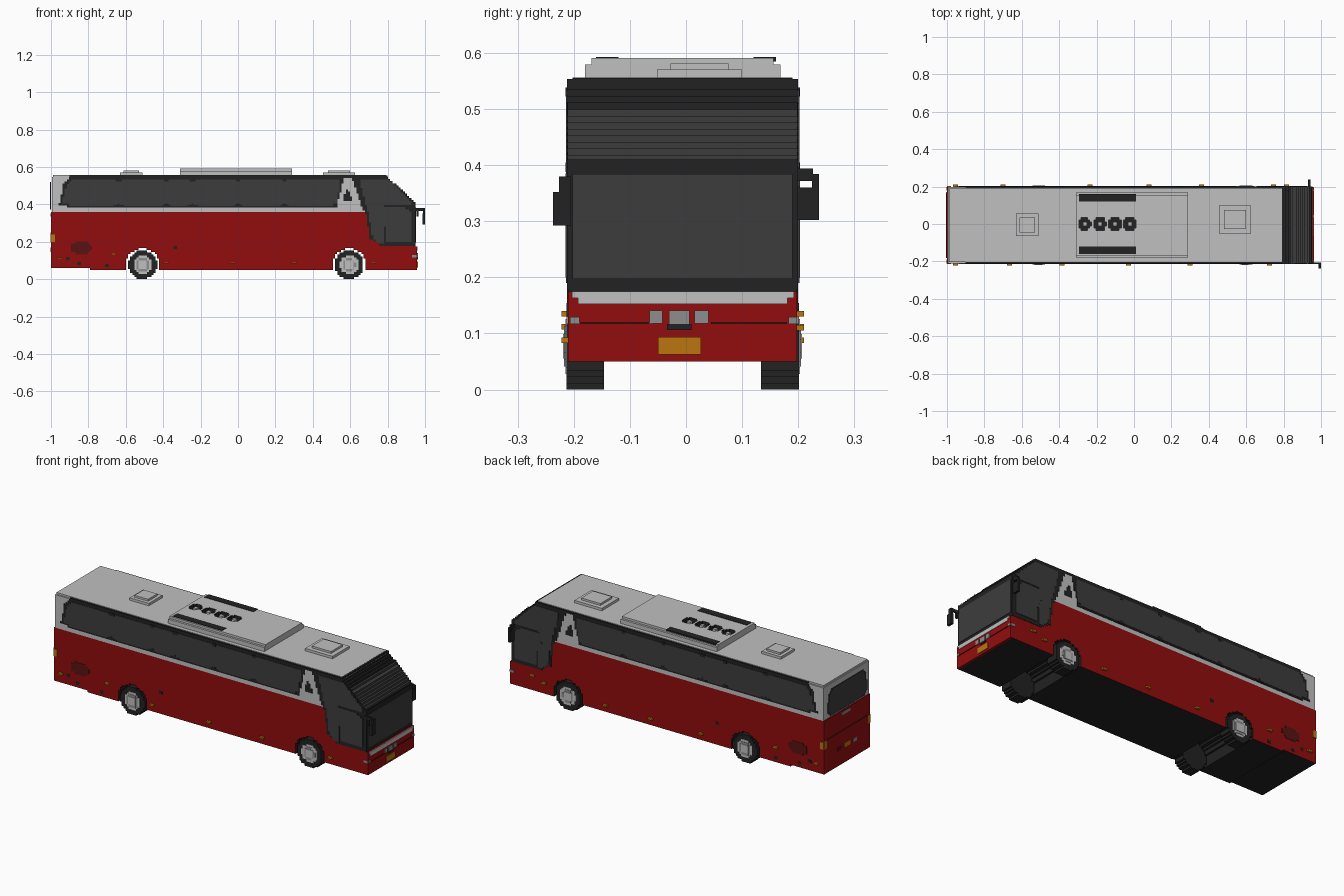
import bpy, bmesh, math
from mathutils import Vector

cube = bpy.data.objects.get("Cube")
if cube:
    bpy.data.objects.remove(cube, do_unlink=True)


def material(name, r, g, b):
    m = bpy.data.materials.new(name)
    m.use_nodes = True
    m.diffuse_color = (r, g, b, 1)
    m.node_tree.nodes["Principled BSDF"].inputs["Base Color"].default_value = (r, g, b, 1)
    return m


RED = material("body red", .29, .004, .004)
DARK_RED = material("vent dark red", .1, .006, .006)
GREY = material("light grey", .53, .53, .53)
MID = material("lamp grey", .27, .27, .27)
BLACK = material("trim black", .016, .016, .016)
GLASS = material("dark glass", .046, .046, .046)
ORANGE = material("orange", .5, .18, .005)

CELL = .0113        # block size of the stepped outlines
YC, HW = -.006, .204  # body centre line and half width


def stepped(pts):
    """Turn a polygon into a block-stepped outline, one run per row."""
    low, high = min(p[1] for p in pts), max(p[1] for p in pts)
    rows = max(1, round((high - low) / CELL))
    h = (high - low) / rows
    left, right = [], []
    for k in range(rows):
        v = low + (k + .5) * h
        hits = []
        for (u0, v0), (u1, v1) in zip(pts, pts[1:] + pts[:1]):
            if (v0 <= v) != (v1 <= v):
                hits.append(u0 + (u1 - u0) * (v - v0) / (v1 - v0))
        for side, u in ((left, min(hits)), (right, max(hits))):
            u = round(u / CELL) * CELL
            if side and abs(side[-1][0] - u) < 1e-5:
                side[-1] = (u, v + h / 2)
            else:
                side += [(u, v - h / 2), (u, v + h / 2)]
    return left + right[::-1]


def slab(name, pts, a, b, mats, axis="y", steps=False, paint=None):
    """Extrude an outline from a to b along an axis."""
    mats = mats if isinstance(mats, list) else [mats]
    place = {"y": lambda u, v, w: (u, w, v),
             "x": lambda u, v, w: (w, u, v),
             "z": lambda u, v, w: (u, v, w)}[axis]
    pts = stepped(pts) if steps else pts
    bm = bmesh.new()
    face = bm.faces.new([bm.verts.new(place(u, v, a)) for u, v in pts])
    new = bmesh.ops.extrude_face_region(bm, geom=[face])["geom"]
    shift = Vector(place(0, 0, b - a))
    bmesh.ops.translate(bm, vec=shift, verts=[g for g in new if isinstance(g, bmesh.types.BMVert)])
    bmesh.ops.recalc_face_normals(bm, faces=bm.faces)
    bm.normal_update()
    if paint:
        for f in bm.faces:
            f.material_index = paint(f.calc_center_median(), f.normal)
    mesh = bpy.data.meshes.new(name)
    bm.to_mesh(mesh)
    bm.free()
    for m in mats:
        mesh.materials.append(m)
    ob = bpy.data.objects.new(name, mesh)
    bpy.context.collection.objects.link(ob)
    return ob


def rect(u0, u1, v0, v1):
    return [(u0, v0), (u1, v0), (u1, v1), (u0, v1)]


def box(name, x0, x1, y0, y1, z0, z1, mat):
    return slab(name, rect(x0, x1, y0, y1), z0, z1, mat, "z")


def disc(u, v, r, n=32, squash=1):
    return [(u + r * math.cos(math.tau * i / n), v + squash * r * math.sin(math.tau * i / n))
            for i in range(n)]


# Lower body with stepped wheel arches cut across its width
WHEELS, AXLE, ARCH = (-.51, .595), .077, .088


def arch(cx):
    n, pts = 16, []
    for i in range(n):
        u = -ARCH + (i + .5) * 2 * ARCH / n
        h = AXLE + round(math.sqrt(ARCH ** 2 - u * u) / CELL) * CELL
        pts += [(cx + u - ARCH / n, h), (cx + u + ARCH / n, h)]
    return [(pts[0][0], .05)] + pts + [(pts[-1][0], .05)]


def under(c, n):
    return int(n.z < -.5 or (abs(n.x) > .5 and abs(c.x) < .75))


slab("lower_body", [(-1, .06), (-.79, .06), (-.79, .05)] + arch(WHEELS[0]) + arch(WHEELS[1])
     + [(.945, .05), (.945, .36), (-1, .36)], YC - HW, YC + HW, [RED, BLACK], paint=under)
box("front_bumper", .945, .958, YC - HW, YC + HW, .05, .175, RED)


# Upper body with stepped sloping nose, and roof
def nose(c, n):
    return 0 if c.x < .785 else (2 if .41 < c.z < .5 else 1)


slab("upper_body", [(-1, .36), (.945, .36), (.945, .41), (.795, .546), (-1, .546)],
     YC - HW, YC + HW, [GREY, BLACK, GLASS], steps=True, paint=nose)
box("roof", -.99, .79, YC - .196, YC + .196, .54, .556, GREY)
box("nose_top", .785, .8, YC - .196, YC + .196, .54, .555, BLACK)

# Side details, built once for each side
for s, side in ((-1, "right"), (1, "left")):
    def skin(name, pts, mat, depth=.002, steps=True, base=HW):
        return slab(f"{side}_{name}", pts, YC + s * base, YC + s * (base + depth), mat, steps=steps)

    y0, y1 = sorted((YC + s * .192, YC + s * (HW + .002)))
    box(side + "_roof_trim", -.9, .8, y0, y1, .541, .553, BLACK)
    skin("window_surround", [(-.89, .383), (.525, .383), (.57, .545), (-.89, .545),
                             (-.93, .52), (-.955, .4)], BLACK)
    skin("side_glass", [(-.89, .392), (.505, .392), (.53, .41), (.545, .533), (-.88, .533),
                        (-.915, .51), (-.94, .41)], GLASS, .004)
    for x in (-.64, -.385, -.245, .0, .25):
        skin("window_divider", [(x - .035, .388), (x + .035, .388), (x, .405)], BLACK, .005)
        skin("window_divider_top", [(x - .03, .538), (x, .522), (x + .03, .538)], BLACK, .005)
    skin("cab_surround", [(.77, .178), (.946, .178), (.946, .41), (.8, .546), (.61, .546),
                          (.65, .42), (.685, .34), (.705, .215)], BLACK)
    skin("cab_glass", [(.75, .195), (.775, .19), (.775, .39), (.93, .4), (.925, .42), (.805, .533),
                       (.65, .533), (.675, .43), (.7, .34), (.72, .22)], GLASS, .004)
    skin("cab_lower_glass", [(.79, .2), (.925, .2), (.925, .36), (.885, .385), (.775, .385),
                             (.762, .33), (.785, .29)], GLASS, .005)
    skin("pillar_window", [(.565, .418), (.605, .418), (.605, .44), (.59, .48), (.58, .48),
                           (.565, .44)], BLACK)
    skin("vent", disc(-.838, .167, .057, squash=.6), DARK_RED)
    for x, z in ((-.91, .11), (-.85, .083), (-.7, .073), (-.335, .17)):
        skin("hatch_lock", rect(x - .01, x + .01, z - .008, z + .008), BLACK, steps=False)
    skin("rear_corner_lamp", rect(-1.0, -.978, .2, .24), ORANGE, .004, False)
    skin("head_lamp", rect(.93, .955, .117, .13), MID, .003, False)

    # Marker lamps
    marks = ((-.955, .112), (-.665, .135), (-.385, .088), (-.03, .088), (.3, .088), (.725, .088)) \
        if s < 0 else ((-.955, .112), (-.7, .135), (-.235, .088), (.08, .088), (.36, .088),
                       (.745, .11), (.815, .135))
    for x, z in marks:
        skin("marker_lamp", rect(x - .013, x + .013, z - .005, z + .005), ORANGE, .012, False)

    # Wheels
    for x, end in zip(WHEELS, ("rear", "front")):
        slab(f"{side}_{end}_tyre", disc(x, AXLE, AXLE), YC + s * .14, YC + s * .207,
             BLACK, steps=True)
        skin(end + "_rim", disc(x, AXLE, .049), GREY, .002, base=.207)
        skin(end + "_rim_ring", disc(x, AXLE, .036), MID, .004, base=.207)
        skin(end + "_hub", rect(x - .022, x + .022, AXLE - .022, AXLE + .022), GREY, .006,
             False, .207)

# Front face: windscreen, apron, lamps, number plate
slab("windscreen_surround", rect(YC - HW, YC + HW, .175, .41), .945, .949, BLACK, "x")
slab("windscreen", rect(YC - .196, YC + .196, .197, .384), .949, .952, GLASS, "x")
slab("front_apron", [(YC - .18, .152), (YC + .18, .152), (YC + .2, .175), (YC - .2, .175)],
     .958, .961, GREY, "x", steps=True)
for name, y0, y1, z0, z1, mat in (
        ("number_plate", -.05, .027, .062, .094, ORANGE),
        ("right_front_lamp", -.065, -.042, .118, .141, MID),
        ("centre_badge_plate", -.03, .006, .117, .141, MID),
        ("left_front_lamp", .015, .04, .118, .141, MID),
        ("front_grille", -.034, .01, .106, .117, BLACK),
        ("right_edge_lamp", -.207, -.19, .117, .129, MID),
        ("left_edge_lamp", .183, .198, .117, .129, MID),
        ("right_bumper_seam", -.195, -.06, .117, .12, DARK_RED),
        ("left_bumper_seam", .045, .18, .117, .12, DARK_RED)):
    slab(name, rect(y0, y1, z0, z1), .958, .962, mat, "x")

# Rear face: window, lamps, engine cover lines
slab("rear_window", [(YC - .145, .372), (YC + .145, .372), (YC + .175, .4), (YC + .165, .49),
                     (YC + .14, .52), (YC - .14, .52), (YC - .165, .49), (YC - .175, .4)],
     -1, -1.004, GLASS, "x", steps=True)
for name, y0, y1, z0, z1, mat in (
        ("rear_handle", -.03, .045, .335, .35, MID),
        ("rear_seam", -.18, .17, .245, .249, DARK_RED),
        ("rear_plate", -.03, .02, .145, .17, ORANGE),
        ("rear_right_lamp", -.09, -.06, .145, .165, MID),
        ("rear_left_lamp", .05, .08, .145, .165, DARK_RED),
        ("right_rear_lamp", -.21, -.19, .2, .245, ORANGE),
        ("left_rear_lamp", .178, .198, .2, .245, ORANGE)):
    slab(name, rect(y0, y1, z0, z1), -1, -1.003, mat, "x")

# Roof hatches
for name, x, y, hx, hy in (("rear_hatch", -.57, -.005, .06, .06), ("front_hatch", .54, .024, .085, .076)):
    box(name, x - hx, x + hx, y - hy, y + hy, .55, .57, GREY)
    box(name + "_lid", x - hx * .7, x + hx * .7, y - hy * .68, y + hy * .68, .56, .581, GREY)

# Roof air conditioner with sunken fans
box("cooler_base", -.31, .29, YC - .174, YC + .174, .55, .579, GREY)
top = slab("cooler_top", rect(-.31, .29, YC - .162, YC + .162), .579, .591, [GREY, BLACK], "z")
deps = bpy.context.evaluated_depsgraph_get
FANS = (-.262, -.182, -.102, -.022)
for ob in (top, bpy.data.objects["cooler_base"]):
    if len(ob.data.materials) < 2:
        ob.data.materials.append(BLACK)
    for x in FANS:
        cutter = slab("fan_cutter", disc(x, 0, .034), .559, .62, [GREY, BLACK], "z",
                      steps=True, paint=lambda c, n: 1)
        cutter.hide_render = True
        mod = ob.modifiers.new("fan", "BOOLEAN")
        mod.object, mod.operation, mod.solver = cutter, "DIFFERENCE", "EXACT"
        mesh = bpy.data.meshes.new_from_object(ob.evaluated_get(deps()))
        ob.modifiers.clear()
        ob.data = mesh
        bpy.data.objects.remove(cutter, do_unlink=True)
for x in FANS:
    box("fan_hub", x - .01, x + .01, -.01, .01, .558, .588, GREY)
for y in (-.14, .14):
    box("cooler_vent", -.295, .012, y - .02, y + .02, .585, .593, BLACK)

# Mirrors
box("right_mirror_arm", .93, 1, -.215, -.205, .365, .38, BLACK)
box("right_mirror_brace", .955, .966, -.215, -.205, .335, .37, BLACK)
box("right_mirror", .986, 1, -.237, -.205, .292, .352, BLACK)
box("right_mirror_stem", .988, 1, -.226, -.205, .345, .38, BLACK)
box("left_mirror", .93, .943, .198, .237, .302, .36, BLACK)
box("left_mirror_stem", .93, .943, .225, .237, .36, .384, BLACK)
box("left_mirror_arm", .93, .943, .198, .226, .372, .394, BLACK)
